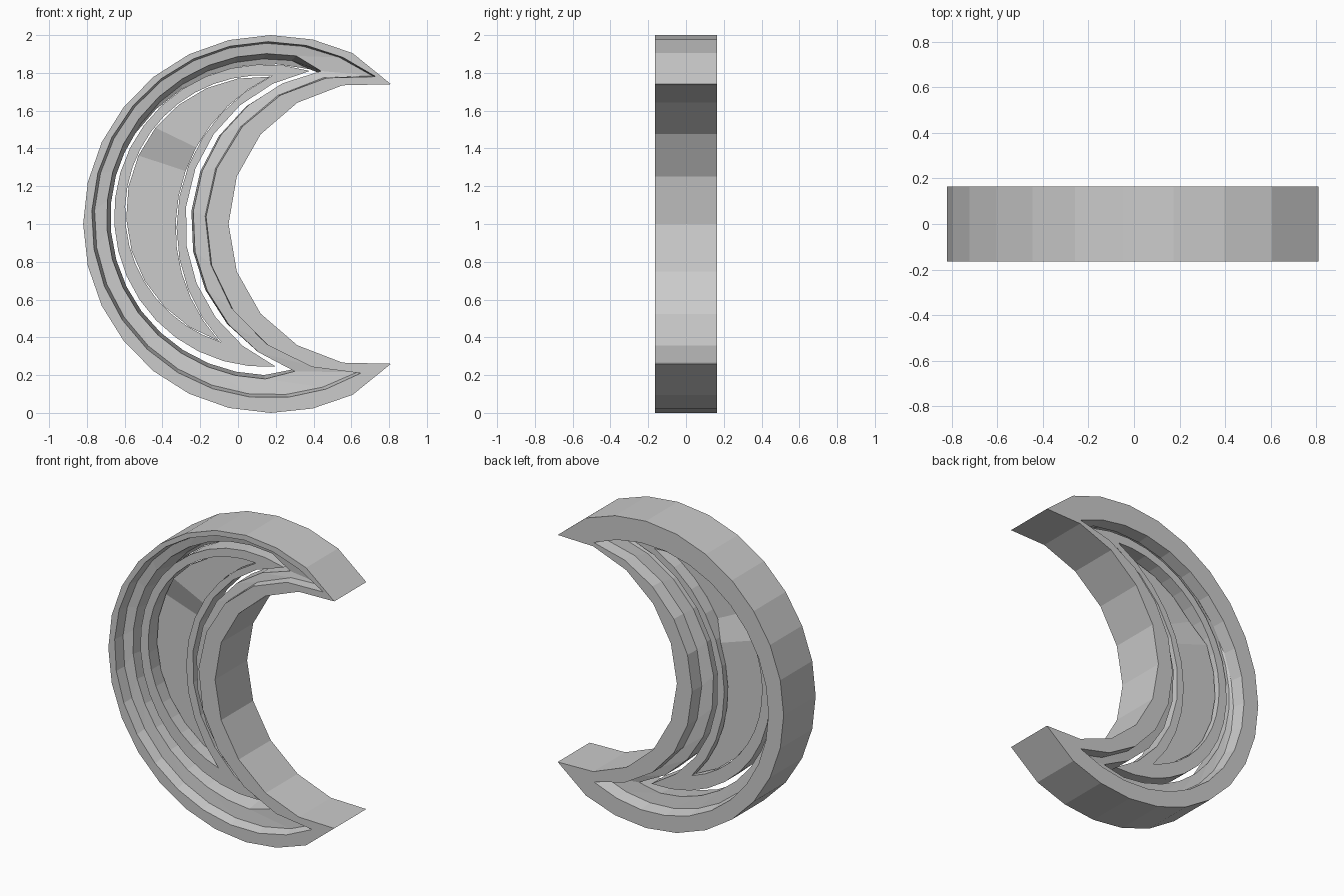
import bpy, bmesh, math
from mathutils import Vector

if "Cube" in bpy.data.objects:
    bpy.data.objects.remove(bpy.data.objects["Cube"])

grey = bpy.data.materials.new("light grey")
grey.use_nodes = True
colour = (0.6, 0.6, 0.6, 1)
grey.diffuse_color = colour
grey.node_tree.nodes["Principled BSDF"].inputs["Base Color"].default_value = colour


def arc(top, middle, bottom, steps):
    """Points on the circle through three points, running from top to bottom by the left."""
    a, b, c = Vector(top), Vector(middle), Vector(bottom)
    u, v = b - a, c - a
    d = 2 * (u.x * v.y - u.y * v.x)
    centre = a + Vector((v.y * u.length_squared - u.y * v.length_squared,
                         u.x * v.length_squared - v.x * u.length_squared)) / d
    radius = (a - centre).length
    start = math.atan2(a.y - centre.y, a.x - centre.x) % math.tau
    end = math.atan2(c.y - centre.y, c.x - centre.x) % math.tau
    if end < start:
        end += math.tau
    angles = [start + (end - start) * i / steps for i in range(steps + 1)]
    return [centre + radius * Vector((math.cos(t), math.sin(t))) for t in angles]


def crescent(y, top, bottom, left, right, outer_top=None, outer_bottom=None):
    """Closed crescent outline at depth y; the outer arc may end away from the tips."""
    outer = arc(outer_top or top, (left, 1), outer_bottom or bottom, 20)
    inner = arc(top, (right, 1), bottom, 10)
    return [(p.x, y, p.y) for p in outer[1:-1] + inner[::-1]]


def loft(name, rings, closed=True):
    """Skin neighbouring outlines, joining the last back to the first."""
    bm = bmesh.new()
    rows = [[bm.verts.new(p) for p in ring] for ring in rings]
    count = len(rows[0])
    for k, row in enumerate(rows):
        following = rows[(k + 1) % len(rows)]
        for i in range(count if closed else count - 1):
            j = (i + 1) % count
            bm.faces.new((row[i], row[j], following[j], following[i]))
    bmesh.ops.remove_doubles(bm, verts=bm.verts, dist=0.0001)
    bmesh.ops.recalc_face_normals(bm, faces=bm.faces)
    mesh = bpy.data.meshes.new(name)
    bm.to_mesh(mesh)
    bm.free()
    mesh.materials.append(grey)
    obj = bpy.data.objects.new(name, mesh)
    bpy.context.collection.objects.link(obj)
    return obj


# Outer frame: deep crescent with a stepped opening on both sides
depth = 0.165


def frame_edge(y):
    return crescent(y, (.81, 1.74), (.81, .26), -.82, -.05, (.796, 1.788), (.796, .212))


loft("outer_frame", [
    frame_edge(-depth),
    crescent(-depth, (.73, 1.78), (.65, .21), -.775, -.17),
    crescent(-.10, (.71, 1.785), (.63, .215), -.76, -.175),
    crescent(-.09, (.44, 1.81), (.30, .22), -.695, -.24, (.46, 1.85), (.30, .19)),
    crescent(.07, (.43, 1.80), (.29, .23), -.675, -.25, (.43, 1.83), (.29, .21)),
    crescent(.08, (.54, 1.76), (.54, .21), -.70, -.17),
    crescent(depth, (.55, 1.76), (.55, .20), -.71, -.16),
    frame_edge(depth),
])

# Inner ring: floating crescent band inside the frame opening
loft("inner_ring", [
    crescent(-.07, (.38, 1.81), (.20, .245), -.655, -.28),
    crescent(-.07, (.18, 1.785), (-.09, .375), -.595, -.325),
    crescent(.07, (.18, 1.785), (-.09, .375), -.595, -.325),
    crescent(.07, (.38, 1.81), (.20, .245), -.655, -.28),
])

# Centre plate: thin crescent whose upper part steps forward
steps = 12
plate_outer = arc((.17, 1.78), (-.59, 1), (-.10, .38), steps)
plate_inner = arc((.17, 1.78), (-.33, 1), (-.10, .38), steps)


def plate_edge(points, offset):
    shift = [-.025 if i <= steps // 3 else .025 for i in range(steps + 1)]
    return [(p.x, s + offset, p.y) for p, s in zip(points, shift)]


loft("centre_plate", [
    plate_edge(plate_inner, -.015),
    plate_edge(plate_outer, -.015),
    plate_edge(plate_outer, .015),
    plate_edge(plate_inner, .015),
], closed=False)
